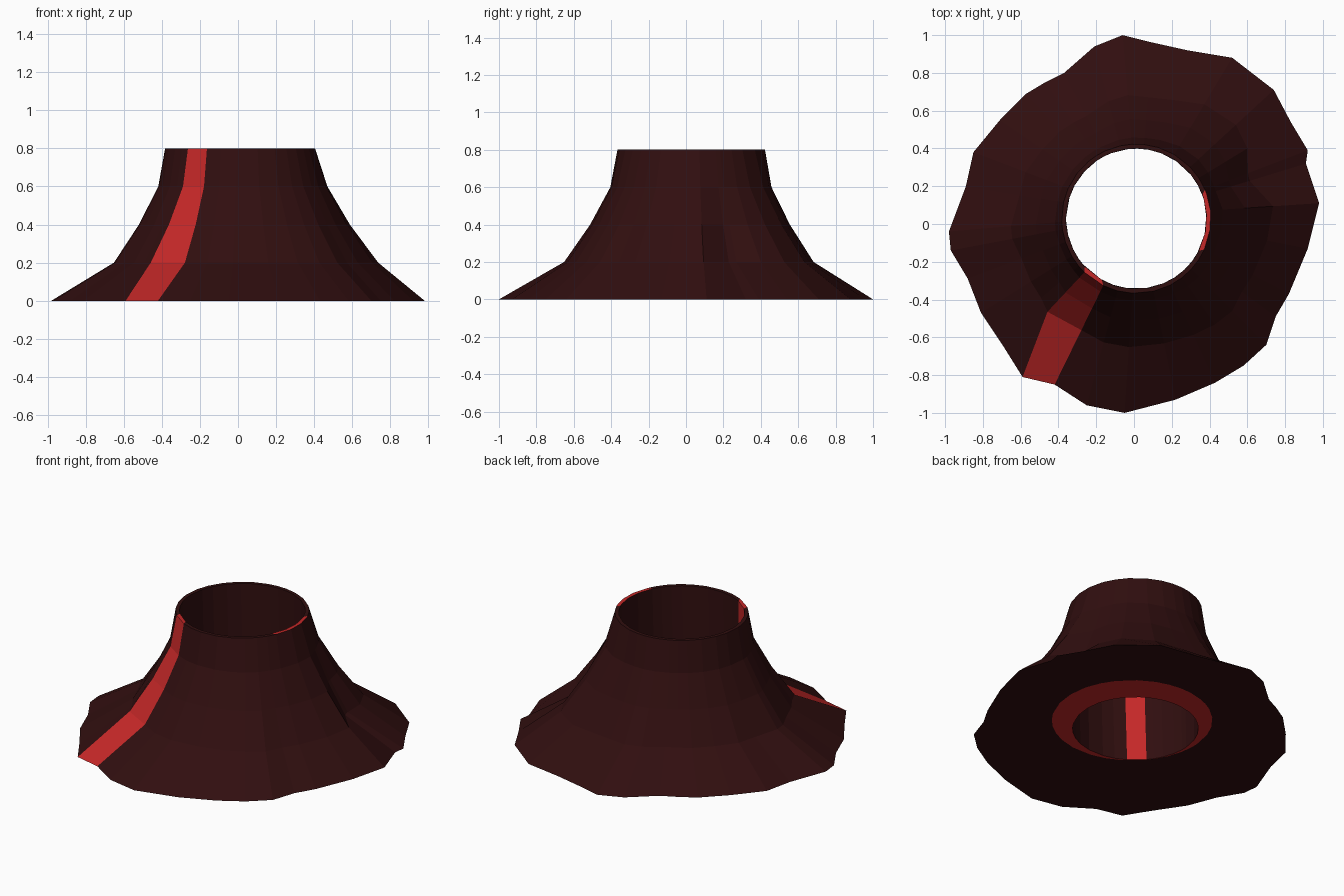
import bpy
import bmesh
from math import atan2, cos, sin, exp, hypot, radians, degrees
from mathutils import Vector

default_cube = bpy.data.objects.get("Cube")
if default_cube:
    bpy.data.objects.remove(default_cube, do_unlink=True)


def make_material(name, colour):
    material = bpy.data.materials.new(name)
    material.use_nodes = True
    material.diffuse_color = (*colour, 1)
    shader = material.node_tree.nodes["Principled BSDF"]
    shader.inputs["Base Color"].default_value = (*colour, 1)
    shader.inputs["Roughness"].default_value = 0.9
    return material


rock_material = make_material("dark maroon rock", (.03, .0045, .0048))
lava_material = make_material("red lava", (.56, .021, .021))
ROCK, LAVA = range(2)

# Ragged ground outline of the mountain, clockwise from the back
outline = [
    (-.06, 1), (.1, .96), (.28, .92), (.52, .88), (.74, .71), (.83, .54),
    (.92, .39), (.91, .32), (.98, .11), (.92, -.13), (.82, -.37), (.75, -.49),
    (.7, -.64), (.58, -.75), (.43, -.84), (.22, -.93), (-.05, -1), (-.25, -.96),
    (-.42, -.85), (-.59, -.81), (-.69, -.65), (-.81, -.47), (-.88, -.29),
    (-.97, -.14), (-.98, -.04), (-.89, .2), (-.85, .38), (-.71, .55),
    (-.57, .69), (-.47, .75), (-.37, .8), (-.21, .94),
]
count = len(outline)
stream_column = 18
height = .8
rim_radius, hole_radius = .395, .372
crater_centre = Vector((.012, .028, 0))

# Column directions above the ground; the stream widens towards the crater
angles = [atan2(y, x) for x, y in outline]
angles[stream_column + 1] -= radians(8)
angles[stream_column + 2] -= radians(4)


def circle_ring(centre, radius, z, twist=0):
    return [Vector((centre.x + radius * cos(a + twist),
                    centre.y + radius * sin(a + twist), z)) for a in angles]


def slope_ring(z, spread, bulge):
    """Ring between the ragged ground and the round rim, with one gully."""
    ring = []
    for (x, y), a in zip(outline, angles):
        gully = exp(-((degrees(a) - 22) / 9) ** 2)
        f = spread * (1 + bulge * max(0, cos(a)) - .35 * gully)
        r = rim_radius + (hypot(x, y) - rim_radius) * f
        centre = crater_centre * (1 - f)
        ring.append(Vector((centre.x + r * cos(a), centre.y + r * sin(a), z)))
    return ring


# Closed loop of rings: up the slope, over the rim, down the shaft, underneath
twist = -radians(6)
rings = [
    [Vector((x, y, 0)) for x, y in outline],
    slope_ring(.2, .45, .3),
    slope_ring(.4, .23, .4),
    slope_ring(.6, .06, .9),
    circle_ring(crater_centre, rim_radius, height),
    circle_ring(crater_centre, hole_radius, height, twist / 2),
    circle_ring(crater_centre, hole_radius, 0, twist),
    circle_ring(Vector((.09, .09, 0)), .475, 0, twist),
]
RIM_BAND, UNDERSIDE_LAVA_BAND, UNDERSIDE_ROCK_BAND = 4, 6, 7


def band_material(band, column, face):
    if band == UNDERSIDE_LAVA_BAND:
        return LAVA
    if band == UNDERSIDE_ROCK_BAND:
        return ROCK
    if column == stream_column:
        return LAVA
    middle = face.calc_center_median()
    if band == RIM_BAND and abs(degrees(atan2(middle.y, middle.x))) < 24:
        return LAVA
    return ROCK


bm = bmesh.new()
loops = [[bm.verts.new(point) for point in ring] for ring in rings]
for band, lower in enumerate(loops):
    upper = loops[(band + 1) % len(loops)]
    for column in range(count):
        following = (column + 1) % count
        face = bm.faces.new((lower[column], upper[column],
                             upper[following], lower[following]))
        face.material_index = band_material(band, column, face)
bmesh.ops.recalc_face_normals(bm, faces=bm.faces)

mesh = bpy.data.meshes.new("volcano_cone")
bm.to_mesh(mesh)
bm.free()
mesh.materials.append(rock_material)
mesh.materials.append(lava_material)
volcano_cone = bpy.data.objects.new("volcano_cone", mesh)
bpy.context.collection.objects.link(volcano_cone)
